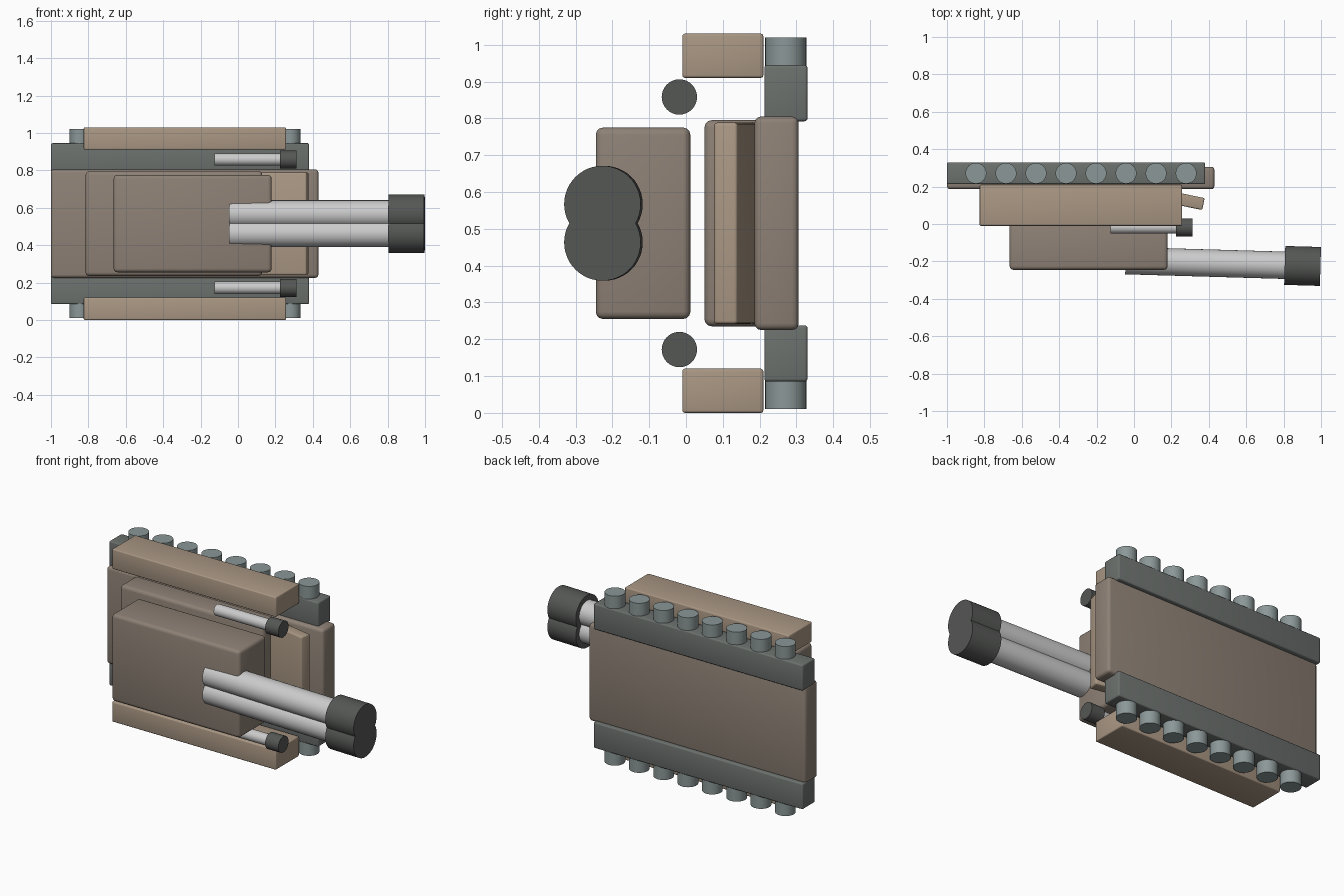
import bpy, bmesh, math
from mathutils import Matrix, Vector

if "Cube" in bpy.data.objects:
    bpy.data.objects.remove(bpy.data.objects["Cube"])


def material(name, rgb):
    m = bpy.data.materials.new(name)
    m.diffuse_color = (*rgb, 1)
    m.use_nodes = True
    m.node_tree.nodes["Principled BSDF"].inputs["Base Color"].default_value = m.diffuse_color
    return m


BROWN = material("brown", (0.27, 0.22, 0.18))
TAN = material("tan", (0.40, 0.31, 0.23))
TRACK = material("track_grey", (0.15, 0.165, 0.155))
WHEEL = material("wheel_grey", (0.26, 0.31, 0.31))
DARK = material("dark_metal", (0.09, 0.095, 0.09))


def finish(bm, name, mat):
    me = bpy.data.meshes.new(name)
    bm.to_mesh(me)
    bm.free()
    ob = bpy.data.objects.new(name, me)
    bpy.context.collection.objects.link(ob)
    if mat:
        me.materials.append(mat)
    bpy.ops.object.select_all(action='DESELECT')
    ob.select_set(True)
    bpy.context.view_layer.objects.active = ob
    bpy.ops.object.shade_smooth_by_angle(angle=math.radians(35))
    return ob


def box(name, x, y, z, bevel, mat):
    """Rounded box from (min, max) ranges, origin at its centre."""
    bm = bmesh.new()
    bmesh.ops.create_cube(bm, size=1)
    bmesh.ops.scale(bm, vec=[r[1] - r[0] for r in (x, y, z)], verts=bm.verts)
    bmesh.ops.bevel(bm, geom=bm.edges[:], offset=bevel, segments=3,
                    profile=0.5, affect='EDGES')
    ob = finish(bm, name, mat)
    ob.location = [(r[0] + r[1]) / 2 for r in (x, y, z)]
    return ob


def rod(name, a, b, radius, mat, sides=40):
    """Cylinder from point a to point b."""
    a, b = Vector(a), Vector(b)
    bm = bmesh.new()
    bmesh.ops.create_cone(bm, cap_ends=True, segments=sides, radius1=radius,
                          radius2=radius, depth=(b - a).length)
    rot = (b - a).to_track_quat('Z', 'Y').to_matrix().to_4x4()
    bmesh.ops.transform(bm, matrix=rot, verts=bm.verts)
    ob = finish(bm, name, mat)
    ob.location = (a + b) / 2
    return ob


MID = 0.515  # mirror plane height

# Hull, upper hull, turret
box("lower_hull", (-1.0, 0.43), (0.186, 0.306), (0.225, 0.805), 0.018, BROWN)
box("upper_hull", (-0.815, 0.13), (0.05, 0.21), (0.235, 0.795), 0.02, BROWN)
box("turret", (-0.665, 0.18), (-0.245, 0.012), (0.255, 0.775), 0.02, BROWN)

# Sloped front plate
plate = box("front_plate", (0.015, 0.375), (0.11, 0.175), (0.242, 0.788), 0.008, TAN)
plate.rotation_euler[2] = -0.2

# Everything repeated on both sides of the middle
for side, s in (("left", 1), ("right", -1)):
    def span(lo, hi):
        return tuple(sorted((MID + s * lo, MID + s * hi)))

    box(f"{side}_track", (-1.0, 0.38), (0.213, 0.33), span(0.277, 0.43), 0.008, TRACK)
    box(f"{side}_fender", (-0.825, 0.257), (-0.01, 0.21), span(0.395, 0.515), 0.007, TAN)

    # Road wheels
    for i in range(8):
        x = -0.845 + 0.1605 * i
        rod(f"{side}_wheel_{i + 1}", (x, 0.271, MID + s * 0.355),
            (x, 0.271, MID + s * 0.505), 0.056, WHEEL, 32)

    # Small side guns
    z = MID + s * 0.343
    rod(f"{side}_side_gun", (-0.125, -0.018, z), (0.25, -0.018, z), 0.033, None, 32)
    rod(f"{side}_side_gun_tip", (0.225, -0.018, z), (0.312, -0.018, z), 0.048, DARK, 32)

    # Main twin barrels, tilted slightly
    z = MID + s * 0.052
    rod(f"{side}_main_barrel", (-0.045, -0.196, z), (0.85, -0.222, z), 0.073, None, 48)
    rod(f"{side}_main_muzzle", (0.806, -0.2215, z), (0.997, -0.227, z), 0.104, DARK, 48)
